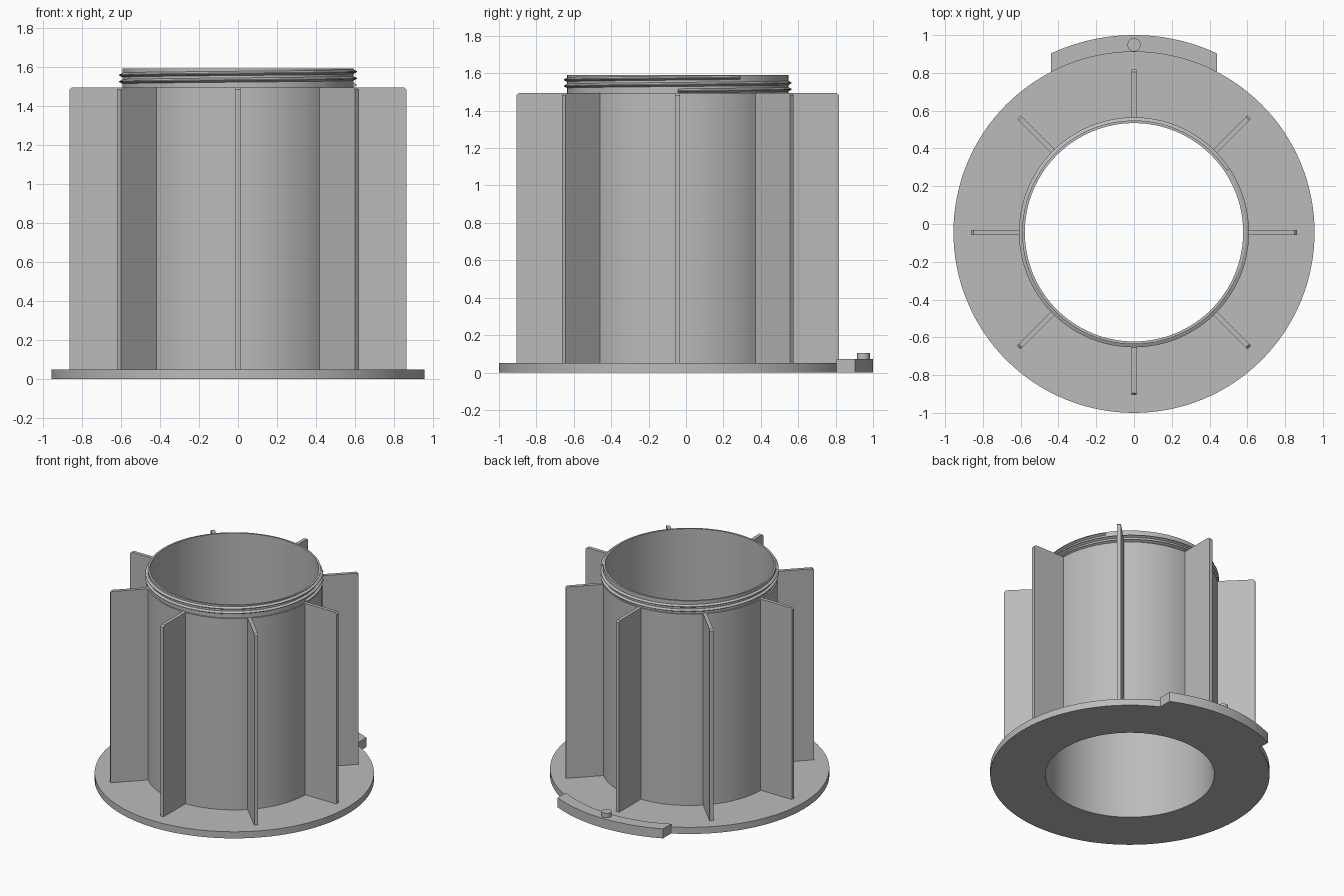
import bpy, bmesh, math
from mathutils import Matrix

if "Cube" in bpy.data.objects:
    bpy.data.objects.remove(bpy.data.objects["Cube"])

CY = -0.044          # axis of the round parts
R_IN, R_BODY, R_NECK, R_FLANGE = 0.578, 0.602, 0.592, 0.956
Z_FLANGE, Z_BODY, Z_TOP = 0.05, 1.494, 1.59

grey = bpy.data.materials.new("grey plastic")
grey.use_nodes = True
COLOUR = (0.5, 0.5, 0.5, 1)
grey.diffuse_color = COLOUR
grey.node_tree.nodes["Principled BSDF"].inputs["Base Color"].default_value = COLOUR


def finish(name, bm):
    """Turn a bmesh into a grey object standing on the common axis."""
    bmesh.ops.recalc_face_normals(bm, faces=bm.faces)
    mesh = bpy.data.meshes.new(name)
    bm.to_mesh(mesh)
    bm.free()
    mesh.materials.append(grey)
    ob = bpy.data.objects.new(name, mesh)
    ob.location.y = CY
    bpy.context.collection.objects.link(ob)
    bpy.ops.object.select_all(action="DESELECT")
    ob.select_set(True)
    bpy.context.view_layer.objects.active = ob
    bpy.ops.object.shade_smooth_by_angle(angle=math.radians(30))
    return ob


def bridge(bm, rings, closed):
    """Join successive rings of vertices with quads."""
    n = len(rings[0])
    pairs = list(zip(rings, rings[1:])) + ([(rings[-1], rings[0])] if closed else [])
    for a, b in pairs:
        for i in range(n):
            j = (i + 1) % n
            bm.faces.new((a[i], a[j], b[j], b[i]))


def polar(bm, r, angle, z):
    return bm.verts.new((r * math.cos(angle), r * math.sin(angle), z))


# Flange, tube and neck turned as one profile
profile = [(R_IN, 0), (R_FLANGE, 0), (R_FLANGE, Z_FLANGE), (R_BODY, Z_FLANGE),
           (R_BODY, Z_BODY), (R_NECK, Z_BODY), (R_NECK, Z_TOP), (R_IN, Z_TOP)]
bm = bmesh.new()
STEPS = 128
bridge(bm, [[polar(bm, r, math.tau * i / STEPS, z) for r, z in profile]
            for i in range(STEPS)], True)
finish("flanged_tube", bm)

# Screw thread: a triangular ridge swept along a helix
PITCH, TURNS, HALF = 0.034, 2.1, 0.013
bm = bmesh.new()
rings = []
count = int(96 * TURNS)
for i in range(count + 1):
    a = math.tau * i / 96
    z = Z_BODY + 0.012 + PITCH * i / 96
    rings.append([polar(bm, R_NECK - 0.004, a, z - HALF), polar(bm, 0.609, a, z - 0.002),
                  polar(bm, 0.609, a, z + 0.002), polar(bm, R_NECK - 0.004, a, z + HALF)])
bridge(bm, rings, False)
bm.faces.new(rings[0])
bm.faces.new(rings[-1])
finish("screw_thread", bm)

# Eight radial fins with softened outer top corners
FIN_IN, FIN_OUT, FIN_T, CUT = 0.592, 0.862, 0.026, 0.012
outline = [(FIN_IN, Z_FLANGE - 0.005), (FIN_OUT, Z_FLANGE - 0.005),
           (FIN_OUT, Z_BODY - CUT), (FIN_OUT - CUT, Z_BODY), (FIN_IN, Z_BODY)]
for k in range(8):
    bm = bmesh.new()
    sides = [[bm.verts.new((r, s * FIN_T / 2, z)) for r, z in outline] for s in (-1, 1)]
    bridge(bm, sides, False)
    for side in sides:
        bm.faces.new(side)
    bm.transform(Matrix.Rotation(k * math.tau / 8, 4, "Z"))
    finish(f"fin_{k + 1}", bm)

# Curved tab on the back rim, ends cut parallel to the y axis
R_TAB, TAB_X, TAB_Z = 1.044, 0.44, 0.072
bm = bmesh.new()
rings = []
for i in range(33):
    x = TAB_X * (2 * i / 32 - 1)
    y_in, y_out = (math.sqrt(r * r - x * x) for r in (R_FLANGE - 0.001, R_TAB))
    rings.append([bm.verts.new((x, y, z)) for y, z in
                  ((y_in, 0), (y_out, 0), (y_out, TAB_Z), (y_in, TAB_Z))])
bridge(bm, rings, False)
bm.faces.new(rings[0])
bm.faces.new(rings[-1])
finish("rim_tab", bm)

# Small locating pin on the tab
bm = bmesh.new()
bmesh.ops.create_cone(bm, cap_ends=True, segments=32, radius1=0.035, radius2=0.035,
                      depth=0.055, matrix=Matrix.Translation((0, 0.992, 0.0775)))
finish("locating_pin", bm)
